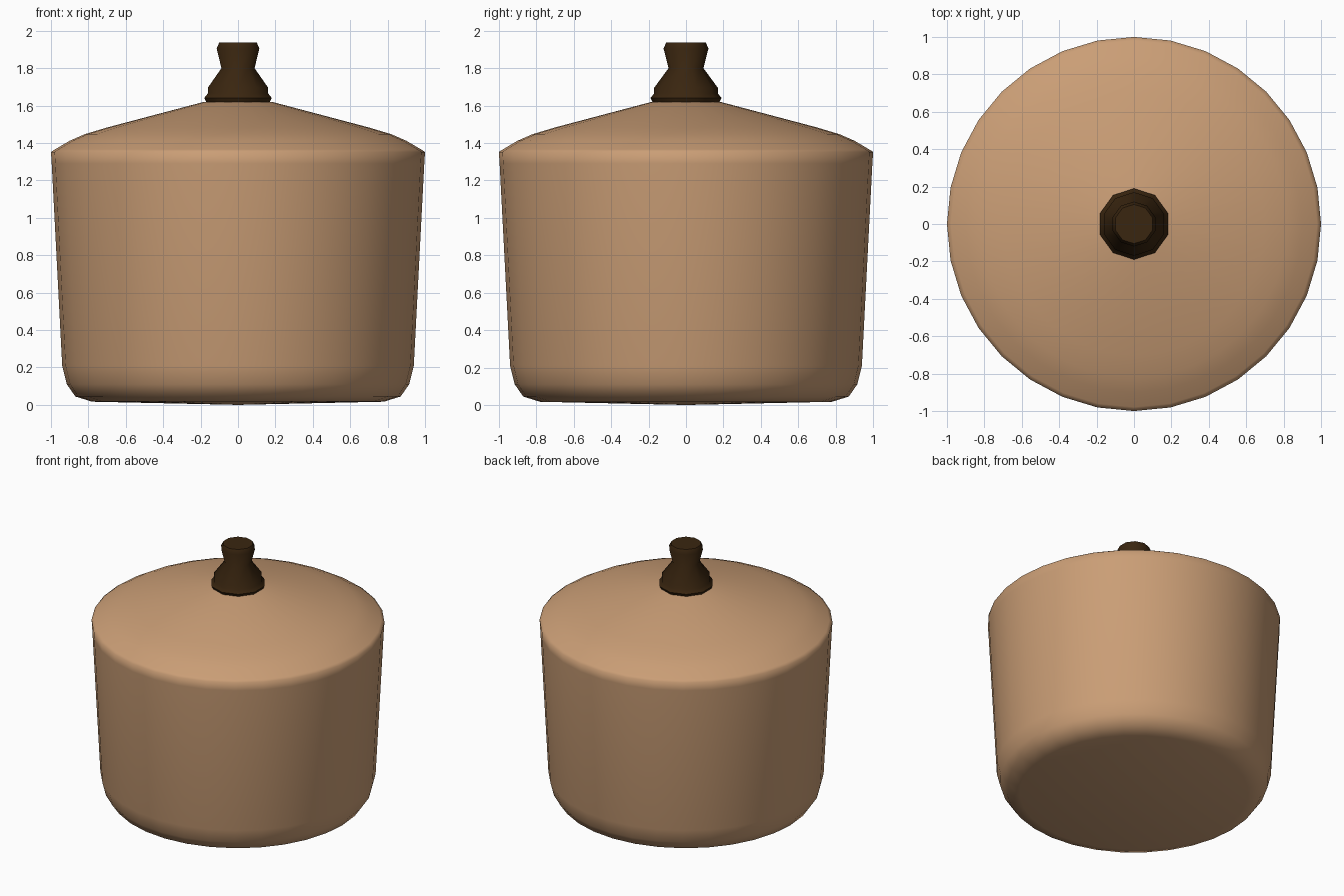
import bpy, bmesh, math

if "Cube" in bpy.data.objects:
    bpy.data.objects.remove(bpy.data.objects["Cube"])


def material(name, rgb):
    m = bpy.data.materials.new(name)
    m.diffuse_color = (*rgb, 1.0)
    m.use_nodes = True
    m.node_tree.nodes["Principled BSDF"].inputs["Base Color"].default_value = m.diffuse_color
    return m


def lathe(name, profile, sides, mat, angle, turn=0.0):
    """Spin an (r, z) profile around z; points with r = 0 become poles."""
    bm = bmesh.new()
    rings = []
    for r, z in profile:
        n = 1 if r == 0 else sides
        rings.append([bm.verts.new((r * math.cos(turn + 2 * math.pi * i / sides),
                                    r * math.sin(turn + 2 * math.pi * i / sides), z))
                      for i in range(n)])
    for a, b in zip(rings, rings[1:]):
        for i in range(sides):
            j = (i + 1) % sides
            if len(a) == 1:
                bm.faces.new((a[0], b[j], b[i]))
            elif len(b) == 1:
                bm.faces.new((a[i], a[j], b[0]))
            else:
                bm.faces.new((a[i], a[j], b[j], b[i]))
    bmesh.ops.recalc_face_normals(bm, faces=bm.faces)
    me = bpy.data.meshes.new(name)
    bm.to_mesh(me)
    bm.free()
    me.materials.append(mat)
    ob = bpy.data.objects.new(name, me)
    bpy.context.collection.objects.link(ob)
    bpy.ops.object.select_all(action='DESELECT')
    ob.select_set(True)
    bpy.context.view_layer.objects.active = ob
    bpy.ops.object.shade_smooth_by_angle(angle=math.radians(angle))
    return ob


clay = material("tan_clay", (0.59, 0.34, 0.18))
wood = material("dark_wood", (0.042, 0.019, 0.005))

# pot body: rounded base, slightly flared wall, narrow rim closed under the lid
lathe("pot_body", [(0, 0.0), (0.78, 0.017), (0.87, 0.045), (0.915, 0.11),
                   (0.94, 0.21), (0.996, 1.29), (1.0, 1.352), (0.98, 1.365),
                   (0.95, 1.34), (0, 1.34)], 32, clay, 65)

# lid: shallow cone with a softened shoulder
lathe("lid", [(0, 1.345), (0.96, 1.345), (0.98, 1.365), (0.90, 1.412), (0.82, 1.447),
              (0.70, 1.483), (0.19, 1.618), (0, 1.63)], 32, clay, 60)

# knob: flared foot, waist and small cap
lathe("lid_knob", [(0, 1.61), (0.175, 1.612), (0.19, 1.64), (0.17, 1.665),
                   (0.17, 1.695), (0.093, 1.80), (0.12, 1.905), (0.105, 1.938),
                   (0, 1.938)], 10, wood, 50, math.pi / 10)
